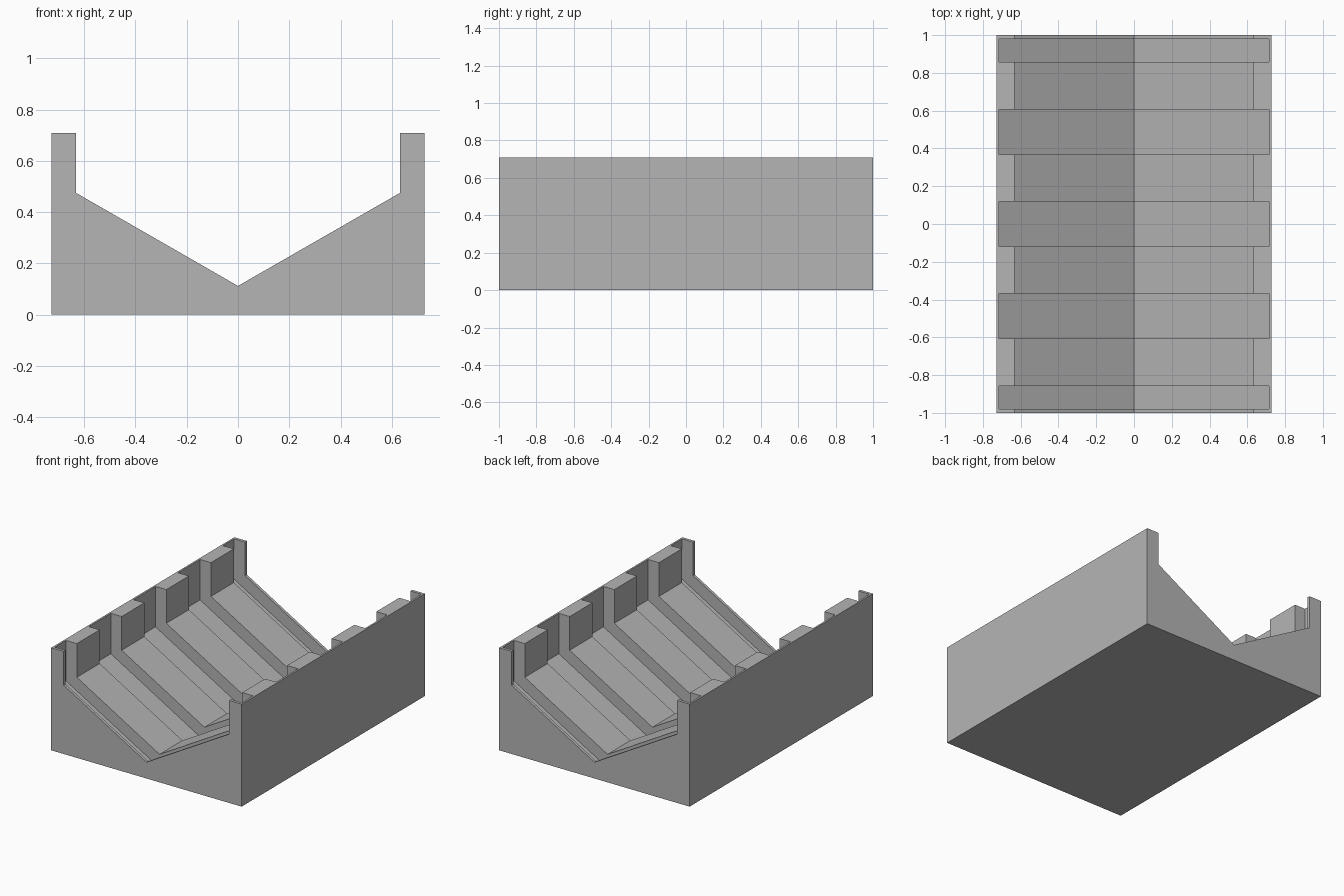
import bpy
import bmesh
from mathutils import Vector

cube = bpy.data.objects.get("Cube")
if cube:
    bpy.data.objects.remove(cube, do_unlink=True)

# Overall dimensions
HALF_WIDTH, HALF_LENGTH, HEIGHT = 0.728, 1.0, 0.708
INNER, SHOULDER, VALLEY = 0.632, 0.475, 0.112      # main trough
SLOPE = (SHOULDER - VALLEY) / INNER
POCKET_INNER, POCKET_VALLEY = 0.715, 0.018         # trough inside the pockets

grey = bpy.data.materials.new("plain_grey")
grey.use_nodes = True
colour = (0.46, 0.46, 0.46, 1.0)
grey.diffuse_color = colour
grey.node_tree.nodes["Principled BSDF"].inputs["Base Color"].default_value = colour


def prism(name, profile, spans):
    """Extrude an x-z profile along y, once for each (start, end) span."""
    bm = bmesh.new()
    for start, end in spans:
        face = bm.faces.new([bm.verts.new((x, start, z)) for x, z in profile])
        moved = bmesh.ops.extrude_face_region(bm, geom=[face])["geom"]
        bmesh.ops.translate(bm, vec=Vector((0, end - start, 0)),
                            verts=[v for v in moved if isinstance(v, bmesh.types.BMVert)])
    bmesh.ops.recalc_face_normals(bm, faces=bm.faces)
    mesh = bpy.data.meshes.new(name)
    bm.to_mesh(mesh)
    bm.free()
    mesh.materials.append(grey)
    obj = bpy.data.objects.new(name, mesh)
    bpy.context.collection.objects.link(obj)
    return obj


def mirrored(half):
    """Complete a right-hand outline that starts on the centre line."""
    return half + [(-x, z) for x, z in reversed(half) if x > 0]


# Cradle body with a V-shaped trough between upright walls
body = prism("cradle_body", mirrored([
    (0, VALLEY), (INNER, SHOULDER), (INNER, HEIGHT),
    (HALF_WIDTH, HEIGHT), (HALF_WIDTH, 0)]), [(-HALF_LENGTH, HALF_LENGTH)])

# Pockets between the ribs: three wide, with a narrow one at each end
spans = [(c - 0.12, c + 0.12) for c in (-0.487, 0, 0.487)]
spans += [(-0.98, -0.857), (0.857, 0.98)]
cutter = prism("pocket_cutter", mirrored([
    (0, POCKET_VALLEY), (POCKET_INNER, POCKET_VALLEY + SLOPE * POCKET_INNER),
    (POCKET_INNER, HEIGHT + 0.2)]), spans)
cutter.hide_render = True

cut = body.modifiers.new("pockets", "BOOLEAN")
cut.operation = "DIFFERENCE"
cut.solver = "EXACT"
cut.object = cutter

# Bake the cut and discard the cutter
bpy.context.view_layer.objects.active = body
body.select_set(True)
bpy.ops.object.modifier_apply(modifier=cut.name)
bpy.data.objects.remove(cutter, do_unlink=True)
